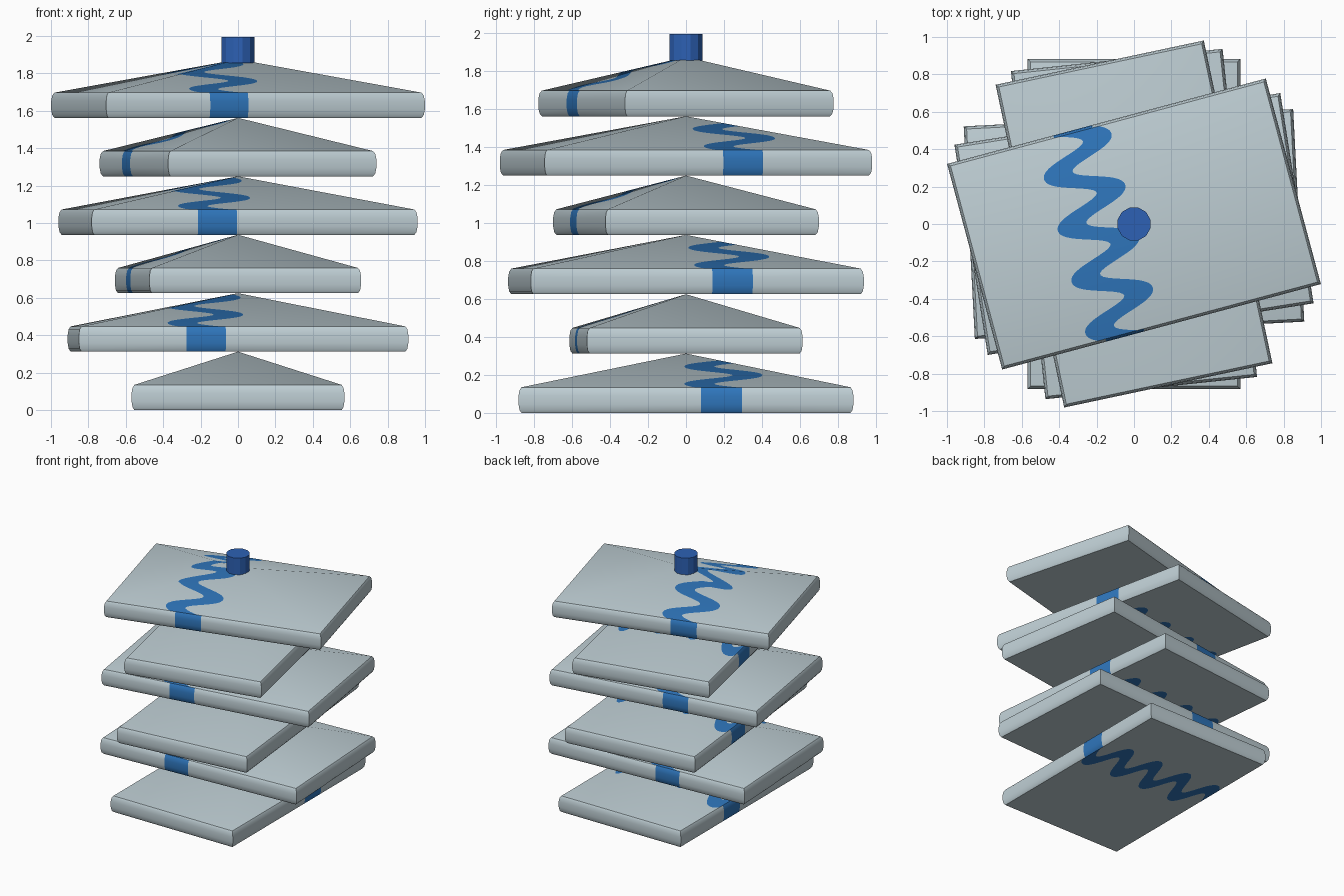
import bpy, bmesh, math
from mathutils import Vector

if "Cube" in bpy.data.objects:
    bpy.data.objects.remove(bpy.data.objects["Cube"])

U, V = 0.569, 0.882            # half width / half length of a slab
WALL, STEP = 0.135, 0.3125     # slab thickness, tier spacing
INSET = 0.015                  # rounding of the slab rim
UI, VI = U - INSET, V - INSET
COLS = 96


def material(name, rgb):
    m = bpy.data.materials.new(name)
    m.diffuse_color = (*rgb, 1)
    m.use_nodes = True
    m.node_tree.nodes["Principled BSDF"].inputs["Base Color"].default_value = m.diffuse_color
    return m


GREY = material("pale grey", (0.52, 0.62, 0.66))
BLUE = material("river blue", (0.028, 0.18, 0.50))
CAP = material("deep blue", (0.026, 0.12, 0.46))


def finish(bm, name, mats):
    me = bpy.data.meshes.new(name)
    bm.to_mesh(me)
    bm.free()
    ob = bpy.data.objects.new(name, me)
    bpy.context.collection.objects.link(ob)
    for m in mats:
        me.materials.append(m)
    return ob


def wave_sheet(bm, flip=False):
    """Flat rectangle at z = 0 with the wavy band cut in as blue faces."""
    rows = []
    for i in range(COLS + 1):
        u = -UI + 2 * UI * i / COLS
        a = 4 * math.pi * u / U
        mid = 0.197 + 0.127 * math.sin(a)
        half = 0.079 + 0.034 * math.cos(a) ** 2
        rows.append([bm.verts.new((u, v, 0)) for v in (-VI, mid - half, mid + half, VI)])
    for a, b in zip(rows, rows[1:]):
        for j in range(3):
            loop = [a[j], b[j], b[j + 1], a[j + 1]]
            f = bm.faces.new(loop[::-1] if flip else loop)
            f.material_index = int(j == 1)


def roof(name):
    """Low pyramid, creased along both diagonals, softly shaded."""
    bm = bmesh.new()
    wave_sheet(bm)
    for s in (1, -1):
        geom = bm.verts[:] + bm.edges[:] + bm.faces[:]
        bmesh.ops.bisect_plane(bm, geom=geom, dist=1e-5, plane_co=(0, 0, 0),
                               plane_no=Vector((VI, s * UI, 0)).normalized())
    for v in bm.verts:
        t = max(abs(v.co.x) / UI, abs(v.co.y) / VI)
        v.co.z = WALL + (STEP - WALL) * (1 - t)
    for f in bm.faces:
        f.smooth = True
    ob = finish(bm, name, (GREY, BLUE))
    me = ob.data
    # blend the normals evenly from the apex to the corners
    rise = (STEP - WALL) / 2
    normals = []
    for lp in me.loops:
        c = me.vertices[lp.vertex_index].co
        normals.append(Vector((c.x / UI * rise / UI, c.y / VI * rise / VI, 1)).normalized())
    me.normals_split_custom_set(normals)
    return ob


def slab(name):
    """Rounded rim with a blue block on both long sides, plus the underside."""
    bm = bmesh.new()
    profile = [(0, INSET), (0.015, 0.005), (0.045, 0),
               (WALL - 0.045, 0), (WALL - 0.015, 0.005), (WALL, INSET)]
    rings = []
    for z, d in profile:
        x, y = U - d, V - d
        pts = [(x, -y), (x, 0.08), (x, 0.294), (x, y),
               (-x, y), (-x, 0.306), (-x, 0.095), (-x, -y)]
        rings.append([bm.verts.new((p[0], p[1], z)) for p in pts])
    for a, b in zip(rings, rings[1:]):
        for k in range(8):
            n = (k + 1) % 8
            f = bm.faces.new((a[k], a[n], b[n], b[k]))
            f.material_index = int(k in (1, 5))
    wave_sheet(bm, flip=True)
    for f in bm.faces:
        f.smooth = True
    ob = finish(bm, name, (GREY, BLUE))
    ob.data.set_sharp_from_angle(angle=math.radians(28))
    return ob


# six tiers, alternately crossed and each twisted a little further
for i in range(6):
    for ob in (slab(f"slab_{i + 1}"), roof(f"roof_{i + 1}")):
        ob.location.z = i * STEP
        ob.rotation_euler.z = math.radians(3 * i + 90 * (i % 2))

# knob on the top
bpy.ops.mesh.primitive_cylinder_add(vertices=12, radius=0.091, depth=0.14,
                                    location=(0, 0, 1.925), rotation=(0, 0, math.radians(15)))
knob = bpy.context.object
knob.name = "top_knob"
knob.data.materials.append(CAP)
